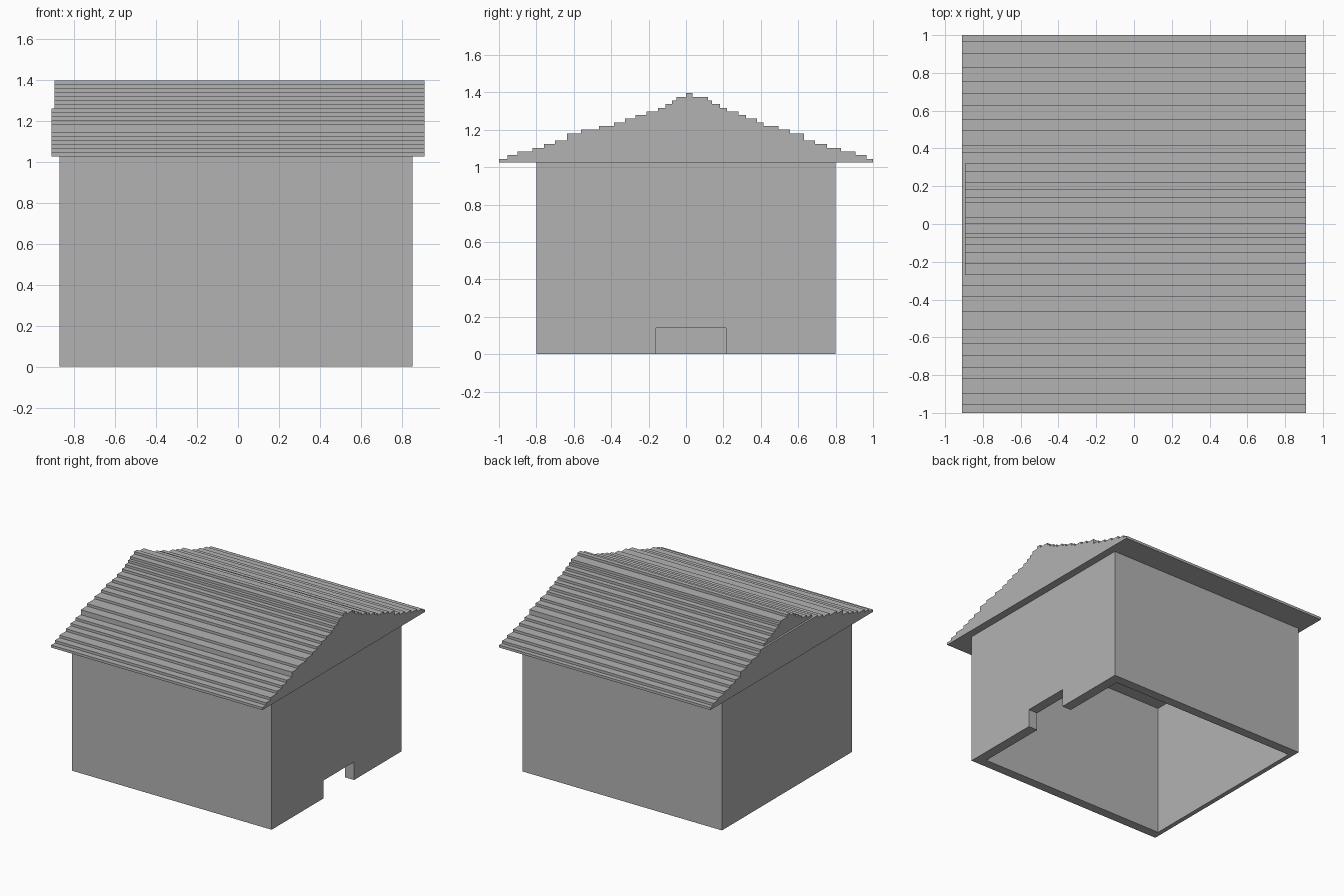
import bpy
import bmesh
from mathutils import Vector

if "Cube" in bpy.data.objects:
    bpy.data.objects.remove(bpy.data.objects["Cube"], do_unlink=True)

# One plain grey for the whole house
grey = bpy.data.materials.new("plain grey")
grey.use_nodes = True
colour = (0.45, 0.45, 0.45, 1)
grey.diffuse_color = colour
grey.node_tree.nodes["Principled BSDF"].inputs["Base Color"].default_value = colour

EAVES = 1.025
STEP = 0.0195


def extrude(name, profile, x0, x1):
    """Solid made by extruding a (y, z) profile along x."""
    bm = bmesh.new()
    face = bm.faces.new([bm.verts.new((x0, y, z)) for y, z in profile])
    out = bmesh.ops.extrude_face_region(bm, geom=[face])
    moved = [v for v in out["geom"] if isinstance(v, bmesh.types.BMVert)]
    bmesh.ops.translate(bm, verts=moved, vec=Vector((x1 - x0, 0, 0)))
    bmesh.ops.recalc_face_normals(bm, faces=bm.faces)
    mesh = bpy.data.meshes.new(name)
    bm.to_mesh(mesh)
    bm.free()
    mesh.materials.append(grey)
    obj = bpy.data.objects.new(name, mesh)
    bpy.context.collection.objects.link(obj)
    return obj


def block(name, x0, x1, y0, y1, z0, z1):
    return extrude(name, [(y0, z0), (y1, z0), (y1, z1), (y0, z1)], x0, x1)


def cut(target, cutter):
    """Subtract a cutter from the target, then discard it."""
    cutter.hide_render = True
    mod = target.modifiers.new("cut", "BOOLEAN")
    mod.operation = "DIFFERENCE"
    mod.solver = "EXACT"
    mod.object = cutter
    bpy.context.view_layer.objects.active = target
    bpy.ops.object.modifier_apply(modifier=mod.name)
    bpy.data.objects.remove(cutter, do_unlink=True)


# Walls: hollow, open underneath, with a low doorway on one gable side
walls = block("walls", -0.87, 0.85, -0.80, 0.80, 0, EAVES)
cut(walls, block("room_cutter", -0.835, 0.772, -0.727, 0.727, -0.1, EAVES + 0.1))
cut(walls, block("doorway_cutter", 0.7, 0.95, -0.16, 0.215, -0.1, 0.14))

# Roof courses: reach of each one towards the front and the back, eaves first
front = [1, .955, .9, .82, .76, .70, .636, .562, .465, .385, .325,
         .27, .21, .15, .11, .075, .05, 0]
back = [1, .965, .905, .83, .755, .69, .63, .555, .495, .415, .38,
        .32, .28, .22, .183, .14, .117, .035]
DOUBLE = 6    # this course is twice as thick
NARROW = 11   # from here up the courses stop short at one gable


def level(i):
    return EAVES + STEP * (i + (i > DOUBLE))


def stepped_roof(name, first, last, x0, x1):
    left, right = [], []
    for i in range(first, last):
        left += [(-front[i], level(i)), (-front[i], level(i + 1))]
        right += [(back[i], level(i)), (back[i], level(i + 1))]
    return extrude(name, left + right[::-1], x0, x1)


stepped_roof("lower_roof", 0, NARROW, -0.91, 0.91)
stepped_roof("upper_roof", NARROW, len(front), -0.895, 0.91)
